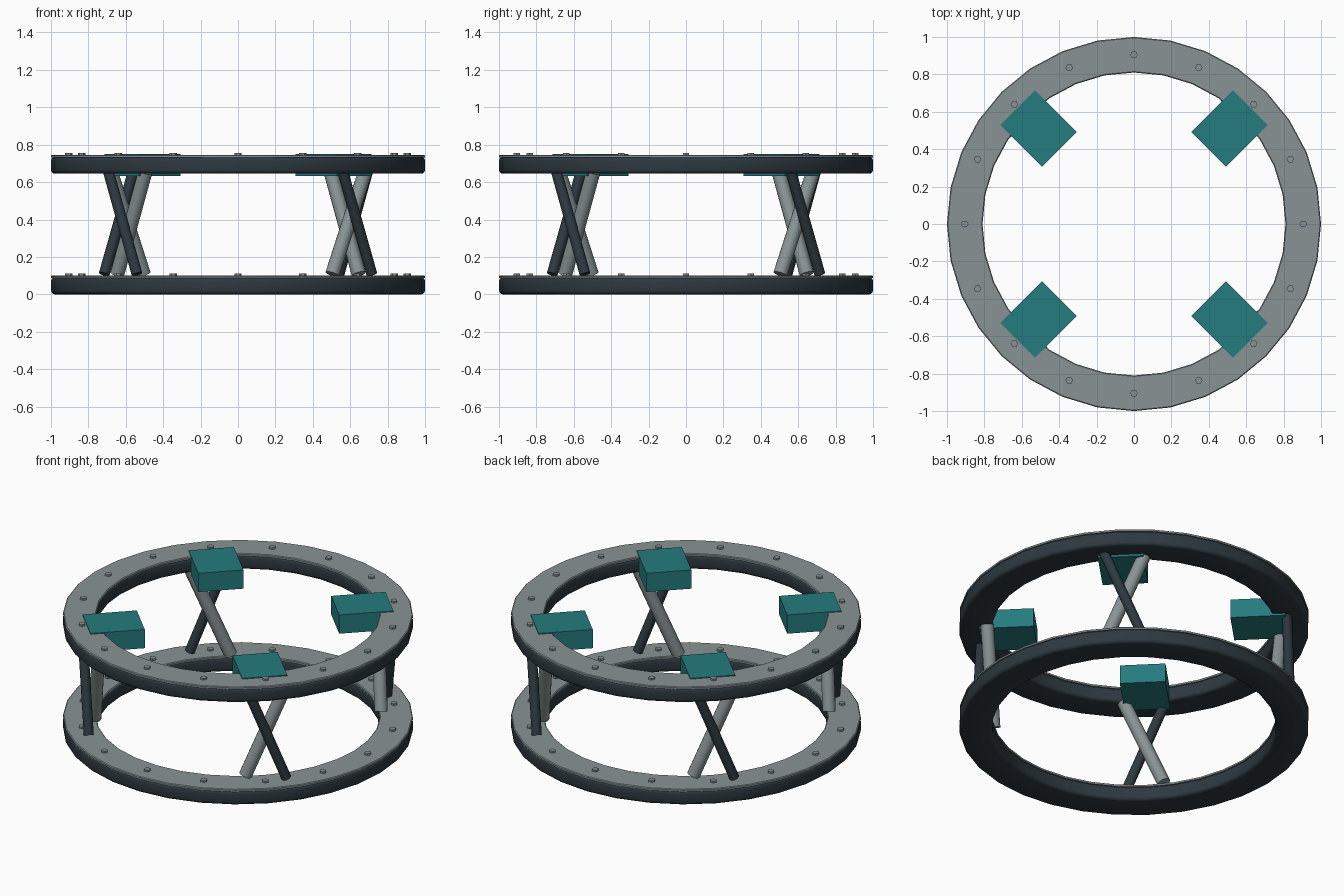
import bpy, bmesh, math
from mathutils import Vector, Matrix

if "Cube" in bpy.data.objects:
    bpy.data.objects.remove(bpy.data.objects["Cube"])


def material(name, colour):
    m = bpy.data.materials.new(name)
    m.use_nodes = True
    m.diffuse_color = (*colour, 1)
    m.node_tree.nodes["Principled BSDF"].inputs["Base Color"].default_value = (*colour, 1)
    return m


GREY = material("steel grey", (0.25, 0.29, 0.30))
DARK = material("dark slate", (0.026, 0.040, 0.050))
TEAL = material("teal", (0.018, 0.20, 0.21))


def finish(name, bm, mat, smooth=False):
    bmesh.ops.recalc_face_normals(bm, faces=bm.faces)
    mesh = bpy.data.meshes.new(name)
    bm.to_mesh(mesh)
    bm.free()
    mesh.materials.append(mat)
    obj = bpy.data.objects.new(name, mesh)
    bpy.context.collection.objects.link(obj)
    if smooth:
        bpy.ops.object.select_all(action="DESELECT")
        obj.select_set(True)
        bpy.context.view_layer.objects.active = obj
        bpy.ops.object.shade_smooth_by_angle(angle=math.radians(35))
    return obj


def lathe(name, profile, mat, sides=32):
    """Turn a closed (radius, height) profile around z."""
    bm = bmesh.new()
    loops = []
    for i in range(sides):
        a = math.tau * i / sides
        loops.append([bm.verts.new((r * math.cos(a), r * math.sin(a), z)) for r, z in profile])
    n = len(profile)
    for i in range(sides):
        p, q = loops[i], loops[(i + 1) % sides]
        for j in range(n):
            k = (j + 1) % n
            bm.faces.new((p[j], q[j], q[k], p[k]))
    return finish(name, bm, mat, True)


def rounded_section(r0, r1, z0, z1, rad, steps=3):
    """Rectangle section with rounded corners."""
    corners = [(r1 - rad, z0 + rad, -90), (r1 - rad, z1 - rad, 0),
               (r0 + rad, z1 - rad, 90), (r0 + rad, z0 + rad, 180)]
    points = []
    for x, z, start in corners:
        for s in range(steps + 1):
            a = math.radians(start + 90 * s / steps)
            points.append((x + rad * math.cos(a), z + rad * math.sin(a)))
    return points


def strut(name, bottom, top, radius, mat):
    a, b = Vector(bottom), Vector(top)
    bm = bmesh.new()
    turn = (b - a).to_track_quat("Z", "Y").to_matrix().to_4x4()
    bmesh.ops.create_cone(bm, cap_ends=True, segments=16, radius1=radius, radius2=radius,
                          depth=(b - a).length,
                          matrix=Matrix.Translation((a + b) / 2) @ turn)
    return finish(name, bm, mat, True)


# Lower and upper rings: dark rounded body, grey top plate, hexagonal bolts
for level, base in (("lower", 0.0), ("upper", 0.645)):
    body = rounded_section(0.81, 1.0, base, base + 0.09, 0.02)
    lathe(level + "_ring_body", body, DARK)
    plate = [(0.81, base + 0.086), (1.0, base + 0.086), (1.0, base + 0.096),
             (0.995, base + 0.1), (0.815, base + 0.1), (0.81, base + 0.096)]
    lathe(level + "_ring_plate", plate, GREY)
    bm = bmesh.new()
    for i in range(16):
        place = Matrix.Rotation(math.tau * i / 16, 4, "Z") @ Matrix.Translation((0.905, 0, base + 0.1))
        spin = Matrix.Rotation(-math.tau * i / 16 + math.pi / 6, 4, "Z")
        bmesh.ops.create_cone(bm, cap_ends=True, segments=6, radius1=0.02, radius2=0.02,
                              depth=0.022, matrix=place @ spin)
    finish(level + "_ring_bolts", bm, GREY)

# Four corners: a block in the upper ring and a pair of crossed struts
for i, corner in enumerate(("front_left", "back_left", "back_right", "front_right")):
    turn = Matrix.Rotation(math.radians(90 * i - 45), 4, "Z")

    def at(radial, side, z):
        return turn @ Vector((radial, side, z))

    bm = bmesh.new()
    bmesh.ops.create_cube(bm, size=1, matrix=turn @ Matrix.Translation((0.7215, 0, 0.691))
                          @ Matrix.Diagonal((0.315, 0.262, 0.118, 1)))
    finish(corner + "_block", bm, TEAL)
    strut(corner + "_thick_strut", at(0.813, -0.10, 0.108), at(0.831, 0.13, 0.655), 0.038, GREY)
    strut(corner + "_thin_strut", at(0.888, 0.124, 0.108), at(0.886, -0.095, 0.66), 0.029, DARK)
